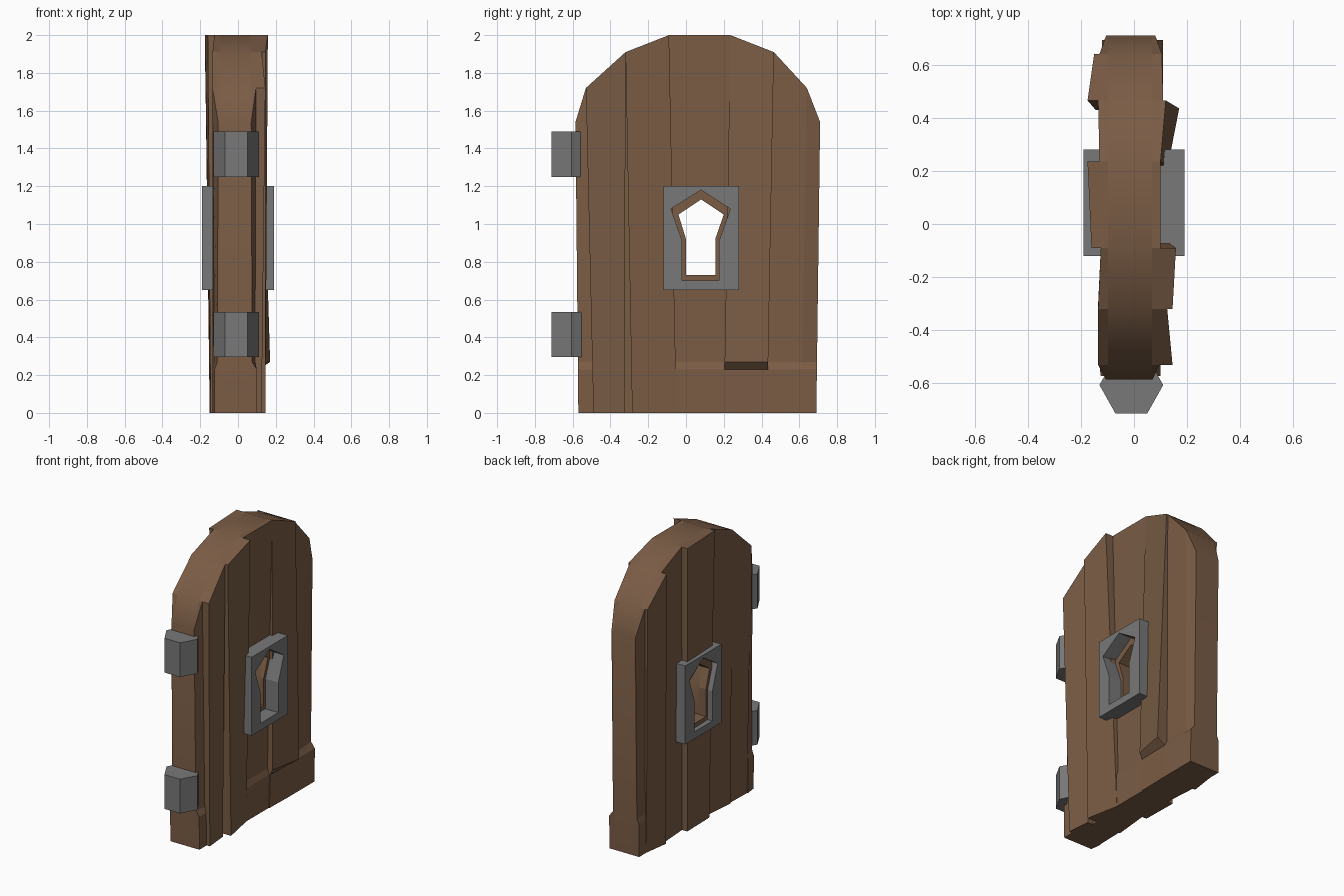
import bpy, bmesh, math

cube = bpy.data.objects.get("Cube")
if cube:
    bpy.data.objects.remove(cube, do_unlink=True)


def material(name, rgb):
    m = bpy.data.materials.new(name)
    m.use_nodes = True
    m.diffuse_color = (*rgb, 1)
    m.node_tree.nodes["Principled BSDF"].inputs["Base Color"].default_value = (*rgb, 1)
    return m


wood = material("brown wood", (0.195, 0.108, 0.06))
iron = material("grey iron", (0.19, 0.19, 0.19))


def loft(name, ring_a, ring_b, mat):
    """Closed solid between two matching outlines."""
    bm = bmesh.new()
    a = [bm.verts.new(p) for p in ring_a]
    b = [bm.verts.new(p) for p in ring_b]
    bm.faces.new(a)
    bm.faces.new(b)
    n = len(a)
    for i in range(n):
        j = (i + 1) % n
        bm.faces.new((a[i], a[j], b[j], b[i]))
    bmesh.ops.recalc_face_normals(bm, faces=bm.faces)
    mesh = bpy.data.meshes.new(name)
    bm.to_mesh(mesh)
    bm.free()
    mesh.materials.append(mat)
    ob = bpy.data.objects.new(name, mesh)
    bpy.context.collection.objects.link(ob)
    return ob


def slab(name, outline, x0, x1, mat):
    return loft(name, [(x0, y, z) for y, z in outline],
                [(x1, y, z) for y, z in outline], mat)


def cut(ob, cutter):
    mod = ob.modifiers.new("hole", 'BOOLEAN')
    mod.operation = 'DIFFERENCE'
    mod.solver = 'EXACT'
    mod.object = cutter
    bpy.context.view_layer.objects.active = ob
    bpy.ops.object.modifier_apply(modifier=mod.name)


# Arched outline: plank joints along the top and along the floor
arch = [(-0.585, 1.54), (-0.53, 1.72), (-0.32, 1.91), (-0.09, 2.0),
        (0.235, 2.0), (0.465, 1.91), (0.64, 1.72), (0.71, 1.54)]
floor = [-0.57, -0.49, -0.30, -0.05, 0.20, 0.43, 0.61, 0.69]
CORE = {1: 0.068, -1: 0.098}

# Keyhole opening through the wood
wood_hole = [(0.0, 0.73), (0.155, 0.73), (0.155, 0.92), (0.20, 1.05),
             (0.08, 1.13), (-0.04, 1.05), (0.0, 0.92)]
cutter = slab("keyhole_cutter", wood_hole, -0.4, 0.4, wood)
cutter.hide_render = True

# Inner body with a softly shaded arch
core = slab("door_core", arch + [(floor[-1], 0), (floor[0], 0)], -CORE[-1], CORE[1], wood)
cut(core, cutter)
bpy.ops.object.select_all(action='DESELECT')
core.select_set(True)
bpy.ops.object.shade_smooth_by_angle(angle=math.radians(35))

# Face planks: depth low (a, b), depth at top (a, b), foot depth (a, b) or None
planks = {
    1: [(.075, .09, .07, .095, (.10, .10)), (.125, .11, .145, .125, None),
        (.145, .10, .145, .158, None), (.085, .085, .10, .10, (.10, .10)),
        (.125, .17, .10, .12, (.105, .11)), (.09, .09, .11, .105, (.11, .11)),
        (.09, .08, .105, .08, (.11, .11))],
    -1: [(.11, .125, .105, .135, (.125, .135)), (.13, .125, .135, .135, None),
         (.135, .11, .135, .125, None), (.145, .15, .16, .175, None),
         (.11, .125, .13, .135, None), (.145, .12, .175, .15, None),
         (.115, .105, .13, .105, (.12, .12))],
}


def plank(name, side, i, low, top, foot):
    """Tapered board between joints i and i + 1, with an optional stepped foot."""
    rings = []
    for k in (0, 1):
        y_top, z_top = arch[i + k]
        y_low = floor[i + k]
        if side == 1 and i == 1 and k == 1:
            y_low -= 0.025                      # split that opens near the floor
        if side == 1 and i == 2 and k == 0:
            y_low += 0.015
        levels = [(CORE[side], 0)]
        if foot:
            levels += [(foot[k], 0), (foot[k], 0.23), (low[k], 0.27)]
        else:
            levels += [(low[k], 0)]
        levels += [(top[k], z_top), (CORE[side], z_top)]
        rings.append([(side * x, y_low + (y_top - y_low) * z / z_top, z)
                      for x, z in levels])
    return loft(name, rings[0], rings[1], wood)


for side, label in ((1, "left"), (-1, "right")):
    for i, (a, b, c, d, foot) in enumerate(planks[side]):
        board = plank(f"{label}_plank_{i + 1}", side, i, (a, b), (c, d), foot)
        if i in (2, 3):
            cut(board, cutter)

bpy.data.objects.remove(cutter, do_unlink=True)

# Iron lock plates with a wider keyhole
plate_outline = [(-0.12, 0.65), (0.28, 0.65), (0.28, 1.20), (-0.12, 1.20)]
plate_hole = [(-0.02, 0.70), (0.175, 0.70), (0.175, 0.91), (0.235, 1.08),
              (0.08, 1.18), (-0.08, 1.08), (-0.02, 0.91)]
plate_cutter = slab("plate_cutter", plate_hole, -0.4, 0.4, iron)
plate_cutter.hide_render = True
for side, label in ((1, "left"), (-1, "right")):
    plate = slab(f"{label}_lock_plate", plate_outline, side * CORE[side], side * 0.19, iron)
    cut(plate, plate_cutter)
bpy.data.objects.remove(plate_cutter, do_unlink=True)

# Hexagonal hinge barrels on the front edge
hexagon = [(0.12, 0), (0.06, 0.105), (-0.06, 0.105), (-0.12, 0), (-0.06, -0.107), (0.06, -0.107)]
for label, z0 in (("lower", 0.295), ("upper", 1.25)):
    rings = [[(x - 0.01, y - 0.606, z) for x, y in hexagon] for z in (z0, z0 + 0.24)]
    loft(f"{label}_hinge", rings[0], rings[1], iron)
